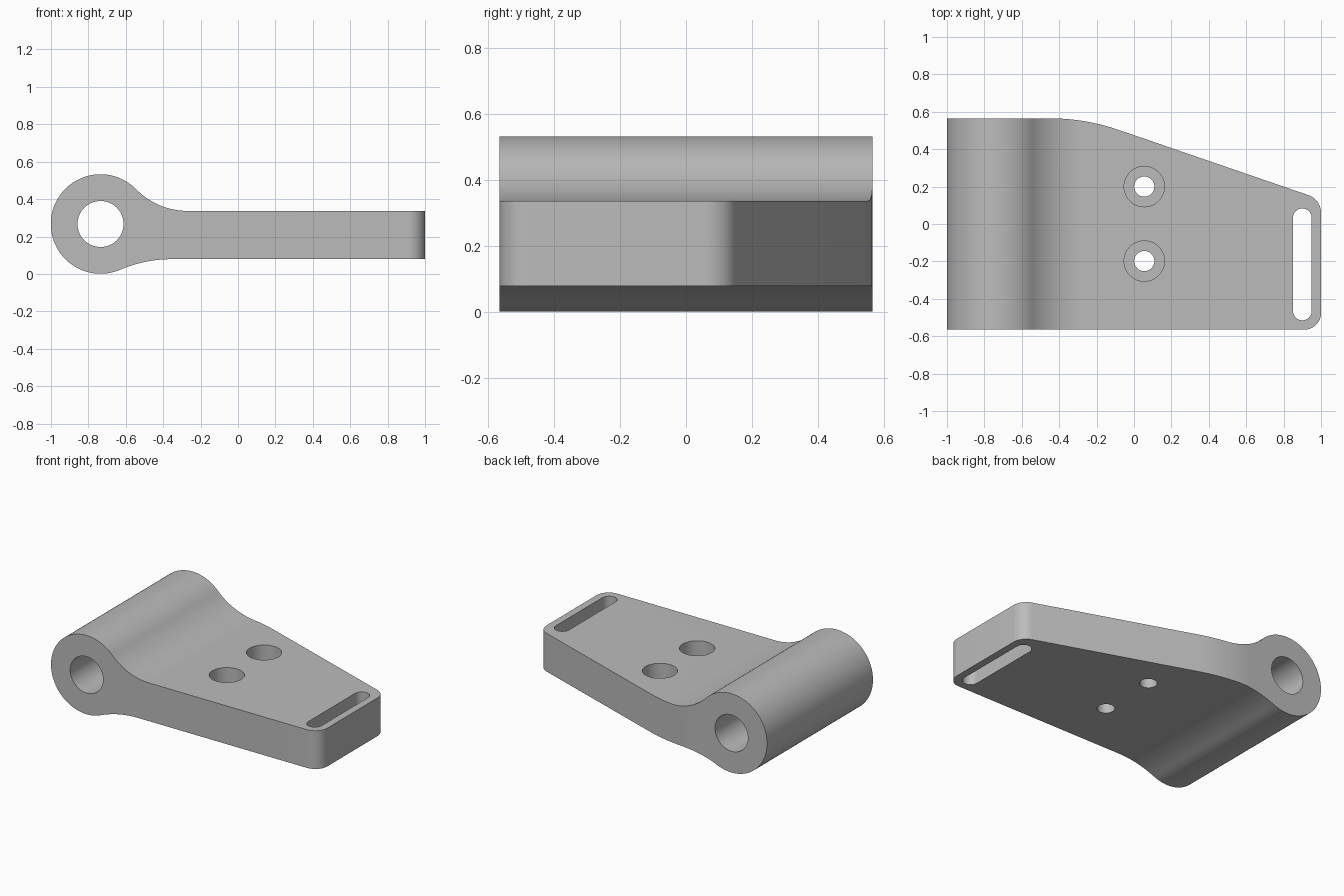
import bpy, bmesh, math
from mathutils import Vector

if "Cube" in bpy.data.objects:
    bpy.data.objects.remove(bpy.data.objects["Cube"], do_unlink=True)

BARREL = Vector((-0.735, 0.267))
BARREL_R, BORE_R = 0.266, 0.123
PLATE_LOW, PLATE_TOP = 0.079, 0.337
HALF_DEPTH = 0.565

grey = bpy.data.materials.new("machined grey")
grey.use_nodes = True
colour = (0.5, 0.5, 0.5, 1)
grey.diffuse_color = colour
grey.node_tree.nodes["Principled BSDF"].inputs["Base Color"].default_value = colour


def arc(centre, radius, start, end, steps):
    """2D points on an arc, both ends included."""
    angles = [start + (end - start) * i / steps for i in range(steps + 1)]
    return [(centre[0] + radius * math.cos(a), centre[1] + radius * math.sin(a)) for a in angles]


def rounded(corners, steps=16):
    """Closed 2D outline from (x, y, radius) corners."""
    points = []
    for i, (x, y, r) in enumerate(corners):
        p = Vector((x, y))
        if r == 0:
            points.append(p)
            continue
        a = (Vector(corners[i - 1][:2]) - p).normalized()
        b = (Vector(corners[(i + 1) % len(corners)][:2]) - p).normalized()
        half = a.angle(b) / 2
        centre = p + (a + b).normalized() * r / math.sin(half)
        start = p + a * r / math.tan(half) - centre
        end = p + b * r / math.tan(half) - centre
        a0 = math.atan2(start.y, start.x)
        turn = math.remainder(math.atan2(end.y, end.x) - a0, math.tau)
        points += arc(centre, r, a0, a0 + turn, steps)
    return points


def prism(name, points, low, high, along_y=False):
    """Extrude a 2D outline along z, or along y for a side profile."""
    bm = bmesh.new()
    place = (lambda u, v: (u, low, v)) if along_y else (lambda u, v: (u, v, low))
    face = bm.faces.new([bm.verts.new(place(*p)) for p in points])
    result = bmesh.ops.extrude_face_region(bm, geom=[face])
    shift = Vector((0, high - low, 0)) if along_y else Vector((0, 0, high - low))
    bmesh.ops.translate(bm, vec=shift, verts=[v for v in result["geom"] if isinstance(v, bmesh.types.BMVert)])
    bmesh.ops.recalc_face_normals(bm, faces=bm.faces)
    mesh = bpy.data.meshes.new(name)
    bm.to_mesh(mesh)
    bm.free()
    mesh.materials.append(grey)
    obj = bpy.data.objects.new(name, mesh)
    bpy.context.collection.objects.link(obj)
    return obj


def cut(target, tool, operation="DIFFERENCE"):
    """Apply a boolean and remove its tool."""
    mod = target.modifiers.new("cut", "BOOLEAN")
    mod.operation, mod.solver, mod.object = operation, "EXACT", tool
    bpy.ops.object.select_all(action="DESELECT")
    bpy.context.view_layer.objects.active = target
    target.select_set(True)
    bpy.ops.object.modifier_apply(modifier=mod.name)
    bpy.data.objects.remove(tool, do_unlink=True)


def blend(plate_z, radius, side):
    """Concave arc between barrel and plate: its centre and barrel tangent angle."""
    dz = plate_z + side * radius - BARREL.y
    dx = math.sqrt((radius + BARREL_R) ** 2 - dz ** 2)
    return (BARREL.x + dx, BARREL.y + dz), math.atan2(dz, dx)


# Side profile: barrel blended into the plate
top_centre, top_angle = blend(PLATE_TOP, 0.386, 1)
low_centre, low_angle = blend(PLATE_LOW, 0.71, -1)
profile = arc(BARREL, BARREL_R, top_angle, low_angle + math.tau, 72)
profile += arc(low_centre, 0.71, low_angle + math.pi, math.pi / 2, 16)[1:]
profile += [(1.1, PLATE_LOW), (1.1, PLATE_TOP)]
profile += arc(top_centre, 0.386, -math.pi / 2, top_angle - math.pi, 20)[:-1]
bracket = prism("hinge_bracket", profile, -0.7, 0.7, along_y=True)

# Plan outline: tapered back edge and rounded free end
plan = [(-1.1, -HALF_DEPTH, 0), (1, -HALF_DEPTH, 0.09), (1, 0.131, 0.1),
        (-0.262, HALF_DEPTH, 1.13), (-1.1, HALF_DEPTH, 0)]
cut(bracket, prism("plan_cutter", rounded(plan), -0.2, 0.8), "INTERSECT")

# Barrel bore
cut(bracket, prism("bore_cutter", arc(BARREL, BORE_R, 0, math.tau, 64)[:-1], -1, 1, along_y=True))

# Counterbored screw holes
for y in (-0.198, 0.2):
    for radius, bottom in ((0.108, 0.2), (0.054, -0.2)):
        circle = arc((0.055, y), radius, 0, math.tau, 48)[:-1]
        cut(bracket, prism("screw_cutter", circle, bottom, 0.6))

# Slot along the free end
slot = arc((0.9, 0.033), 0.05, 0, math.pi, 20) + arc((0.9, -0.465), 0.05, math.pi, math.tau, 20)
cut(bracket, prism("slot_cutter", slot, -0.2, 0.6))

bpy.ops.object.shade_smooth_by_angle(angle=math.radians(30))
